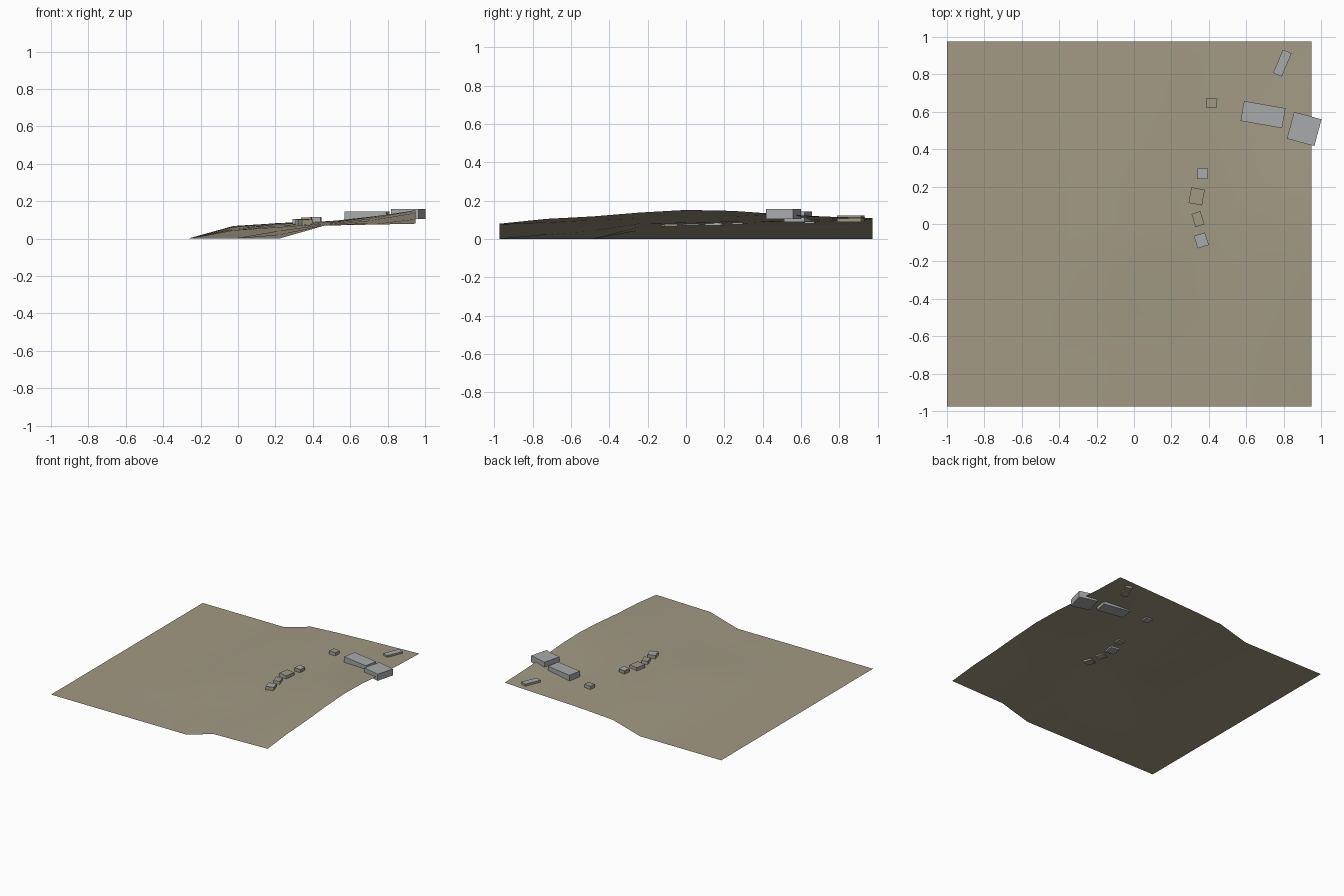
import bpy
import bmesh
from math import radians
from mathutils import Matrix, Vector

cube = bpy.data.objects.get("Cube")
if cube:
    bpy.data.objects.remove(cube, do_unlink=True)


def material(name, rgb):
    mat = bpy.data.materials.new(name)
    mat.use_nodes = True
    mat.diffuse_color = (*rgb, 1)
    mat.node_tree.nodes["Principled BSDF"].inputs["Base Color"].default_value = (*rgb, 1)
    return mat


TAN = material("dry_earth", (0.36, 0.32, 0.23))
GREY = material("pale_stone", (0.39, 0.40, 0.41))


def finish(bm, name, materials):
    mesh = bpy.data.meshes.new(name)
    bm.to_mesh(mesh)
    bm.free()
    for mat in materials:
        mesh.materials.append(mat)
    obj = bpy.data.objects.new(name, mesh)
    bpy.context.scene.collection.objects.link(obj)
    return obj


# Hillside: an open grid, flat on the left; each row lists the rising part
ROWS = [
    (0, 0, .07, .075, .08),
    (0, .022, .072, .085, .105),
    (0, .042, .076, .097, .118),
    (.045, .062, .08, .107, .138),
    (.05, .07, .085, .115, .152),
    (.055, .078, .09, .117, .147),
    (.062, .082, .092, .112, .13),
    (.066, .084, .093, .105, .117),
    (.068, .083, .093, .101, .11),
]


def build_ground():
    bm = bmesh.new()
    cells = len(ROWS) - 1
    flat = cells + 1 - len(ROWS[0])
    left, front, step = -1.0, -0.975, 1.95 / cells
    grid = []
    for j, row in enumerate(ROWS):
        heights = [0] * flat + list(row)
        grid.append([bm.verts.new((left + i * step, front + j * step, z))
                     for i, z in enumerate(heights)])
    for j in range(cells):
        for i in range(cells):
            face = bm.faces.new((grid[j][i], grid[j][i + 1],
                                 grid[j + 1][i + 1], grid[j + 1][i]))
            face.smooth = True
    return finish(bm, "hillside_ground", [TAN])


# Building block: a turned box with its own wall and roof colours
def block(name, centre, size, angle, bottom, top, wall, roof):
    bm = bmesh.new()
    bmesh.ops.create_cube(bm, size=1)
    place = (Matrix.Translation(Vector((*centre, (bottom + top) / 2)))
             @ Matrix.Rotation(radians(angle), 4, "Z")
             @ Matrix.Diagonal((*size, top - bottom, 1)))
    bm.transform(place)
    bm.normal_update()
    for face in bm.faces:
        face.material_index = 1 if face.normal.z > 0.5 else 0
    return finish(bm, name, [wall, roof])


build_ground()

# Large blocks near the edge
block("corner_hall", (.91, .508), (.152, .148), -15, .105, .158, GREY, GREY)
block("long_hall", (.69, .585), (.225, .108), -10, .09, .145, GREY, GREY)

# Small huts
block("narrow_hut", (.793, .86), (.05, .135), -23, .09, .122, TAN, GREY)
block("lone_hut", (.415, .647), (.058, .052), -4, .08, .116, GREY, TAN)
block("row_hut_back", (.367, .27), (.055, .058), -3, .075, .112, TAN, GREY)
block("row_hut_wide", (.335, .148), (.073, .085), -10, .07, .106, GREY, TAN)
block("row_hut_thin", (.342, .026), (.05, .073), 18, .07, .103, GREY, TAN)
block("row_hut_front", (.36, -.088), (.062, .07), 18, .065, .103, TAN, GREY)
